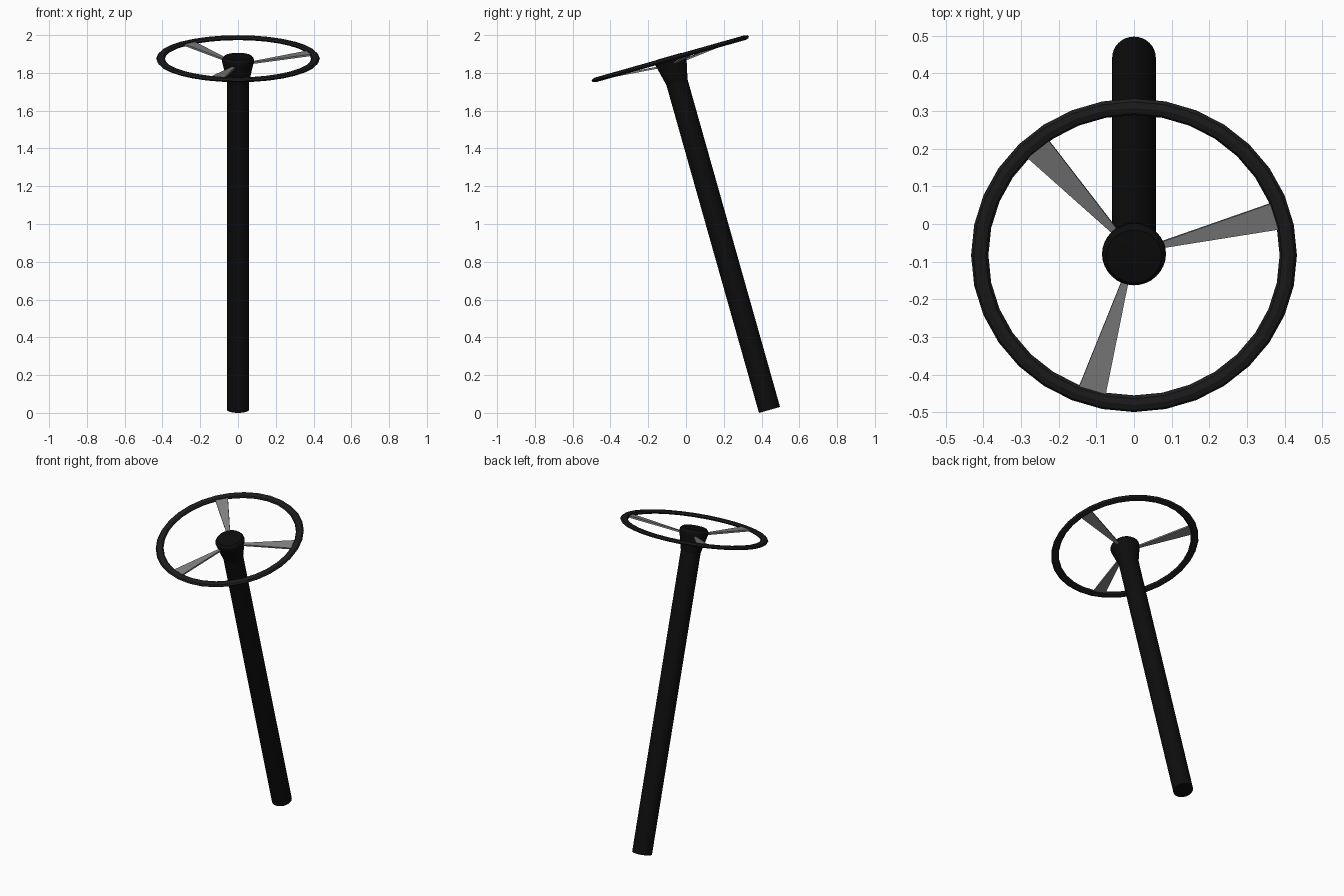
import bpy, bmesh
from math import sin, cos, pi, radians
from mathutils import Matrix, Vector

if "Cube" in bpy.data.objects:
    bpy.data.objects.remove(bpy.data.objects["Cube"])

# Shared frame: origin at the wheel centre, local z along the leaning column
FRAME = Matrix.Translation((0, -0.083, 1.875)) @ Matrix.Rotation(radians(15.77), 4, 'X')


def material(name, value):
    mat = bpy.data.materials.new(name)
    mat.diffuse_color = (value, value, value, 1)
    mat.use_nodes = True
    mat.node_tree.nodes["Principled BSDF"].inputs["Base Color"].default_value = mat.diffuse_color
    return mat


def add_object(name, bm, mat, smooth=None):
    bmesh.ops.recalc_face_normals(bm, faces=bm.faces[:])
    mesh = bpy.data.meshes.new(name)
    bm.to_mesh(mesh)
    bm.free()
    mesh.transform(FRAME)
    mesh.materials.append(mat)
    obj = bpy.data.objects.new(name, mesh)
    bpy.context.collection.objects.link(obj)
    if smooth:
        bpy.ops.object.select_all(action='DESELECT')
        obj.select_set(True)
        bpy.context.view_layer.objects.active = obj
        bpy.ops.object.shade_smooth_by_angle(angle=radians(smooth))
    return obj


def lathe(profile, sides, closed=False):
    """Revolve (radius, height) points; open profiles get end caps."""
    bm = bmesh.new()
    rings = [[bm.verts.new((r * cos(2 * pi * i / sides), r * sin(2 * pi * i / sides), z))
              for i in range(sides)] for r, z in profile]
    pairs = list(zip(rings, rings[1:]))
    if closed:
        pairs.append((rings[-1], rings[0]))
    else:
        bm.faces.new(rings[0])
        bm.faces.new(rings[-1])
    for a, b in pairs:
        for i in range(sides):
            j = (i + 1) % sides
            bm.faces.new((a[i], a[j], b[j], b[i]))
    return bm


black = material("black", 0.004)
rubber = material("dark_rubber", 0.012)
metal = material("grey_metal", 0.22)

# Leaning column
add_object("column", lathe([(0.058, -1.932), (0.058, -0.12)], 32), black, 30)

# Flared hub with softened top rim
hub = [(0.058, -0.13), (0.083, -0.022), (0.085, -0.012), (0.083, 0.0),
       (0.073, 0.012), (0.06, 0.014)]
add_object("hub", lathe(hub, 32), black, 30)

# Flattened wheel rim
section = [(0.41 + 0.023 * cos(k * pi / 4), 0.0125 * sin(k * pi / 4)) for k in range(8)]
add_object("wheel_rim", lathe(section, 32, closed=True), rubber)

# Three spokes widening toward the rim
for n, angle in enumerate((16, 131, 253.5)):
    bm = bmesh.new()
    bmesh.ops.create_cube(bm, size=2)
    for v in bm.verts:
        outer = v.co.x > 0
        v.co = Vector((0.4 if outer else 0.05,
                       v.co.y * (0.038 if outer else 0.006),
                       v.co.z * 0.005 - (0 if outer else 0.03)))
    bm.transform(Matrix.Rotation(radians(angle), 4, 'Z'))
    add_object(f"spoke_{n + 1}", bm, metal)
